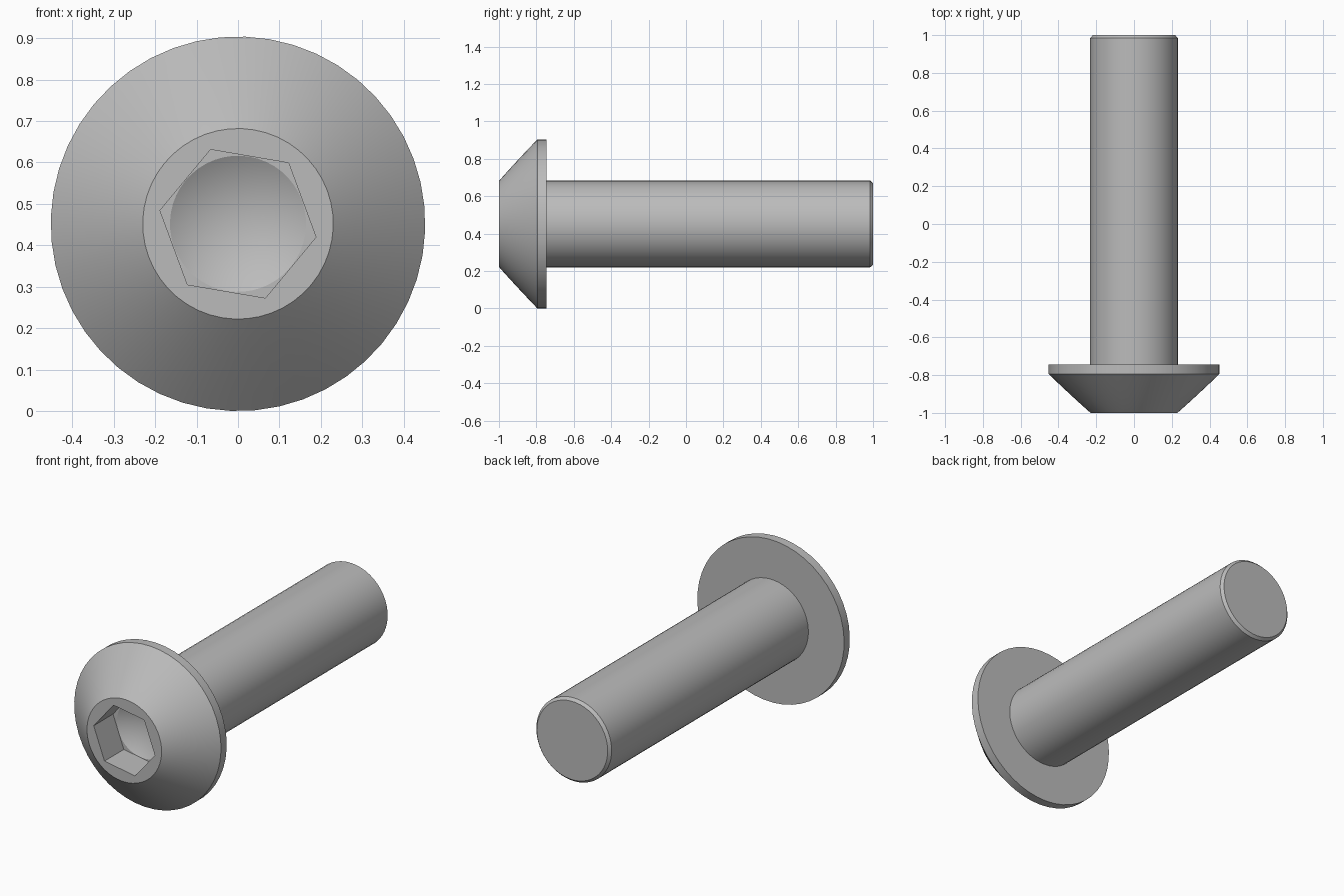
import bpy, bmesh, math

cube = bpy.data.objects.get("Cube")
if cube:
    bpy.data.objects.remove(cube, do_unlink=True)

SEG = 48                      # multiple of six, so rings line up with the hex corners
TURN = math.radians(-9.7)     # rotation of the hex socket
AXIS_Z = 0.452
HEX_R = 0.191
SOCKET_Y = -0.83

steel = bpy.data.materials.new("plain_grey")
steel.use_nodes = True
grey = (0.5, 0.5, 0.5, 1)
steel.diffuse_color = grey
steel.node_tree.nodes["Principled BSDF"].inputs["Base Color"].default_value = grey


def ring(bm, y, radius, hexagon=False):
    """Ring of vertices about the screw axis, round or six sided."""
    verts = []
    for i in range(SEG):
        a = 2 * math.pi * i / SEG
        r = radius
        if hexagon:
            r *= math.cos(math.pi / 6) / math.cos(a % (math.pi / 3) - math.pi / 6)
        verts.append(bm.verts.new((r * math.cos(a + TURN), y, AXIS_Z + r * math.sin(a + TURN))))
    return verts


def arc(p, q, sagitta, steps):
    """Points (radius, y) on a circular arc from p to q, bulging outward."""
    dx, dy = q[0] - p[0], q[1] - p[1]
    chord = math.hypot(dx, dy)
    half = 2 * math.atan(2 * sagitta / chord)
    big = chord / (2 * math.sin(half))
    points = []
    for i in range(steps + 1):
        t = half * (2 * i / steps - 1)
        along = 0.5 + big * math.sin(t) / chord
        out = big * (math.cos(t) - math.cos(half)) / chord
        points.append((p[0] + dx * along + dy * -out, p[1] + dy * along - dx * out))
    return points


bm = bmesh.new()

# Hex socket: conical floor, flat corners and six walls
tip = bm.verts.new((0, SOCKET_Y + 0.095, AXIS_Z))
rings = [ring(bm, SOCKET_Y, HEX_R * 0.86),
         ring(bm, SOCKET_Y, HEX_R, True),
         ring(bm, -1, HEX_R, True)]

# Domed head, rim, underside, shank and chamfered end
profile = arc((0.23, -1), (0.452, -0.795), 0.02, 8)
profile += [(0.452, -0.745), (0.232, -0.745), (0.232, 0.985), (0.218, 1)]
rings += [ring(bm, y, r) for r, y in profile]

for a, b in zip(rings, rings[1:]):
    for i in range(SEG):
        j = (i + 1) % SEG
        bm.faces.new((a[i], a[j], b[j], b[i]))
for i in range(SEG):
    bm.faces.new((tip, rings[0][(i + 1) % SEG], rings[0][i]))
bm.faces.new(rings[-1])
bmesh.ops.recalc_face_normals(bm, faces=bm.faces)

mesh = bpy.data.meshes.new("button_head_screw")
bm.to_mesh(mesh)
bm.free()
mesh.materials.append(steel)
screw = bpy.data.objects.new("button_head_screw", mesh)
bpy.context.collection.objects.link(screw)

# Smooth round surfaces, crisp edges
bpy.ops.object.select_all(action='DESELECT')
screw.select_set(True)
bpy.context.view_layer.objects.active = screw
bpy.ops.object.shade_smooth_by_angle(angle=math.radians(29))
